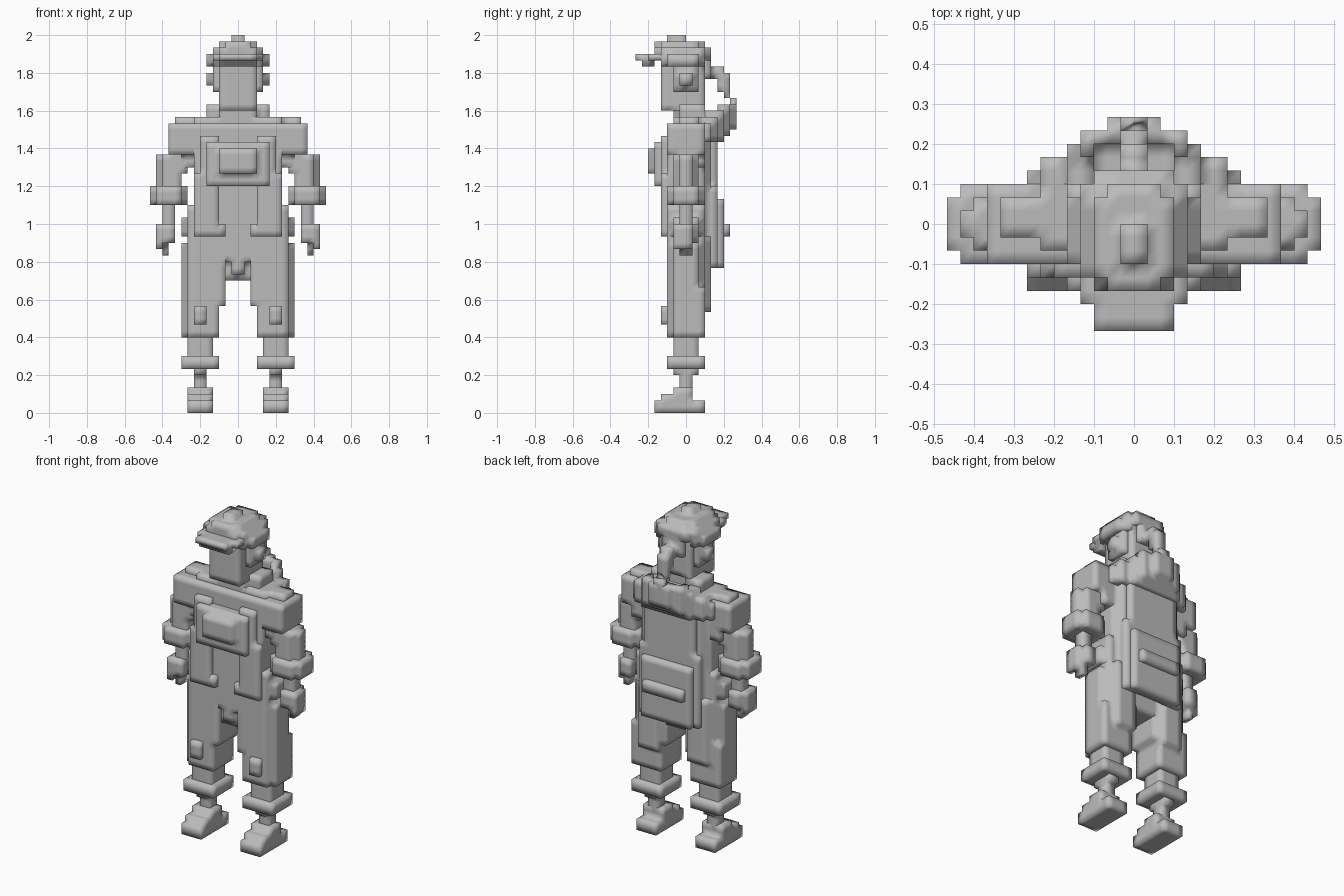
import bpy
import bmesh

if "Cube" in bpy.data.objects:
    bpy.data.objects.remove(bpy.data.objects["Cube"])

U = 1 / 30          # one block of the grid
parts = {}          # part name -> set of filled cells
grey = bpy.data.materials.new("plain_grey")
grey.diffuse_color = (0.5, 0.5, 0.5, 1)
grey.use_nodes = True
grey.node_tree.nodes["Principled BSDF"].inputs["Base Color"].default_value = grey.diffuse_color


def cells(x0, x1, y0, y1, z0, z1):
    return {(x, y, z) for x in range(x0, x1)
            for y in range(y0, y1) for z in range(z0, z1)}


def centre(name, *boxes):
    """Part on the middle line; each box is half width, y0, y1, z0, z1."""
    parts[name] = set().union(*(cells(-b[0], *b) for b in boxes))


def pair(name, *boxes):
    """Mirrored part; each box is x0, x1, y0, y1, z0, z1 on the +x side."""
    side = set().union(*(cells(*b) for b in boxes))
    parts["left_" + name] = side
    parts["right_" + name] = {(-1 - x, y, z) for x, y, z in side}


# Footwear and legs
pair("shoe", (4, 8, -5, 3, 0, 2), (4, 8, -4, 1, 2, 3), (4, 8, -2, 1, 3, 4))
pair("ankle", (5, 7, -1, 1, 4, 6), (5, 7, -2, 2, 6, 7))
pair("trouser_cuff", (3, 9, -3, 3, 7, 9))
pair("shin", (4, 8, -2, 2, 9, 12))
pair("trouser_leg", (3, 8, -3, 3, 12, 17), (2, 8, -3, 3, 17, 28),
     (8, 9, -2, 3, 12, 20), (8, 9, -2, 2, 20, 27), (3, 7, 3, 4, 16, 28))
pair("knee_patch", (5, 7, -4, -3, 14, 17))
centre("trouser_seat", (2, -2, 3, 21, 28), (1, -3, -2, 22, 28),
       (3, -3, 3, 24, 29))

# Jacket body with open front panels, bib and chest pouch
centre("torso", (7, -3, 3, 28, 46), (6, 3, 4, 28, 44))
pair("jacket_panel", (3, 6, -4, -3, 28, 44), (6, 7, -4, -3, 28, 38))
pair("button", (2, 3, -4, -3, 28, 30))
centre("chest_pouch", (5, -5, -3, 36, 43), (4, -5, -4, 37, 42),
       (3, -6, -5, 38, 42))
pair("hip_pocket", (7, 9, -2, 2, 28, 31), (7, 8, -3, 3, 28, 33))
centre("shoulders", (10, -1, 2, 46, 47), (7, -2, 3, 46, 47))

# Arms
pair("shoulder", (7, 11, -3, 3, 41, 46), (7, 9, -2, 3, 39, 41))
pair("sleeve", (9, 12, -2, 2, 36, 41), (8, 9, -2, 2, 38, 41),
     (12, 13, -1, 1, 36, 41))
pair("sleeve_cuff", (8, 14, -2, 2, 33, 36), (9, 13, -3, 3, 33, 36))
pair("wrist", (10, 12, -1, 1, 30, 33))
pair("hand", (10, 12, -2, 2, 27, 30), (11, 12, -1, 1, 25, 27),
     (12, 13, -2, 1, 26, 30))

# Backpack with bulging lower pocket and flap
centre("backpack", (5, 4, 5, 30, 43), (6, 4, 5, 23, 36))
centre("backpack_pocket", (5, 5, 6, 23, 34))
centre("pocket_flap", (4, 6, 7, 28, 30))

# Neck, collar and stepped hood hanging behind
centre("neck", (2, -2, 2, 46, 49))
pair("collar", (2, 5, -1, 3, 47, 49), (1, 3, -2, -1, 47, 48))
centre("hood", (7, 3, 5, 43, 47), (8, 3, 4, 43, 46), (5, 3, 6, 43, 48),
       (4, 5, 7, 44, 49), (2, 7, 8, 45, 49))
parts["hood"] -= cells(-3, 3, 3, 6, 46, 49)

# Head and ears
centre("head", (3, -4, 0, 48, 55), (3, 0, 3, 49, 57), (2, -4, 0, 55, 57))
pair("ear", (3, 5, -1, 1, 52, 54), (3, 4, -2, 2, 51, 55))

# Hat in rounded layers with brim
centre("hat", (5, -3, 2, 55, 57), (4, -4, 3, 55, 58), (3, -5, 4, 56, 58),
       (3, -4, 2, 58, 59), (2, -5, 3, 58, 59), (1, -3, 0, 59, 60))
centre("hat_brim", (3, -8, -5, 56, 57), (3, -7, -5, 55, 56),
       (4, -6, -4, 56, 57))

# Curling ponytail
centre("ponytail", (2, 3, 4, 53, 56), (1, 3, 6, 54, 55),
       (1, 4, 7, 53, 54), (1, 5, 7, 51, 53), (1, 6, 7, 50, 51),
       (1, 7, 8, 49, 50))

# Outer skin: a quad on every cell side that faces open space
SIDES = {
    (1, 0, 0): ((1, 0, 0), (1, 1, 0), (1, 1, 1), (1, 0, 1)),
    (-1, 0, 0): ((0, 0, 0), (0, 0, 1), (0, 1, 1), (0, 1, 0)),
    (0, 1, 0): ((0, 1, 0), (0, 1, 1), (1, 1, 1), (1, 1, 0)),
    (0, -1, 0): ((0, 0, 0), (1, 0, 0), (1, 0, 1), (0, 0, 1)),
    (0, 0, 1): ((0, 0, 1), (1, 0, 1), (1, 1, 1), (0, 1, 1)),
    (0, 0, -1): ((0, 0, 0), (0, 1, 0), (1, 1, 0), (1, 0, 0)),
}
filled = set().union(*parts.values())
done = set()

for name, solid in parts.items():
    bm = bmesh.new()
    verts = {}
    for cell in sorted(solid - done):
        for step, corners in SIDES.items():
            if tuple(a + b for a, b in zip(cell, step)) in filled:
                continue
            ring = []
            for c in corners:
                key = tuple(a + b for a, b in zip(cell, c))
                if key not in verts:
                    verts[key] = bm.verts.new([k * U for k in key])
                ring.append(verts[key])
            bm.faces.new(ring)
    done |= solid
    # Merge coplanar quads into broad flat panels
    bmesh.ops.dissolve_limit(bm, angle_limit=0.02, verts=bm.verts[:],
                             edges=bm.edges[:])
    bmesh.ops.triangulate(bm, faces=[f for f in bm.faces if len(f.verts) > 4])
    for f in bm.faces:
        f.smooth = True
    mesh = bpy.data.meshes.new(name)
    bm.to_mesh(mesh)
    bm.free()
    mesh.materials.append(grey)
    bpy.context.collection.objects.link(bpy.data.objects.new(name, mesh))
